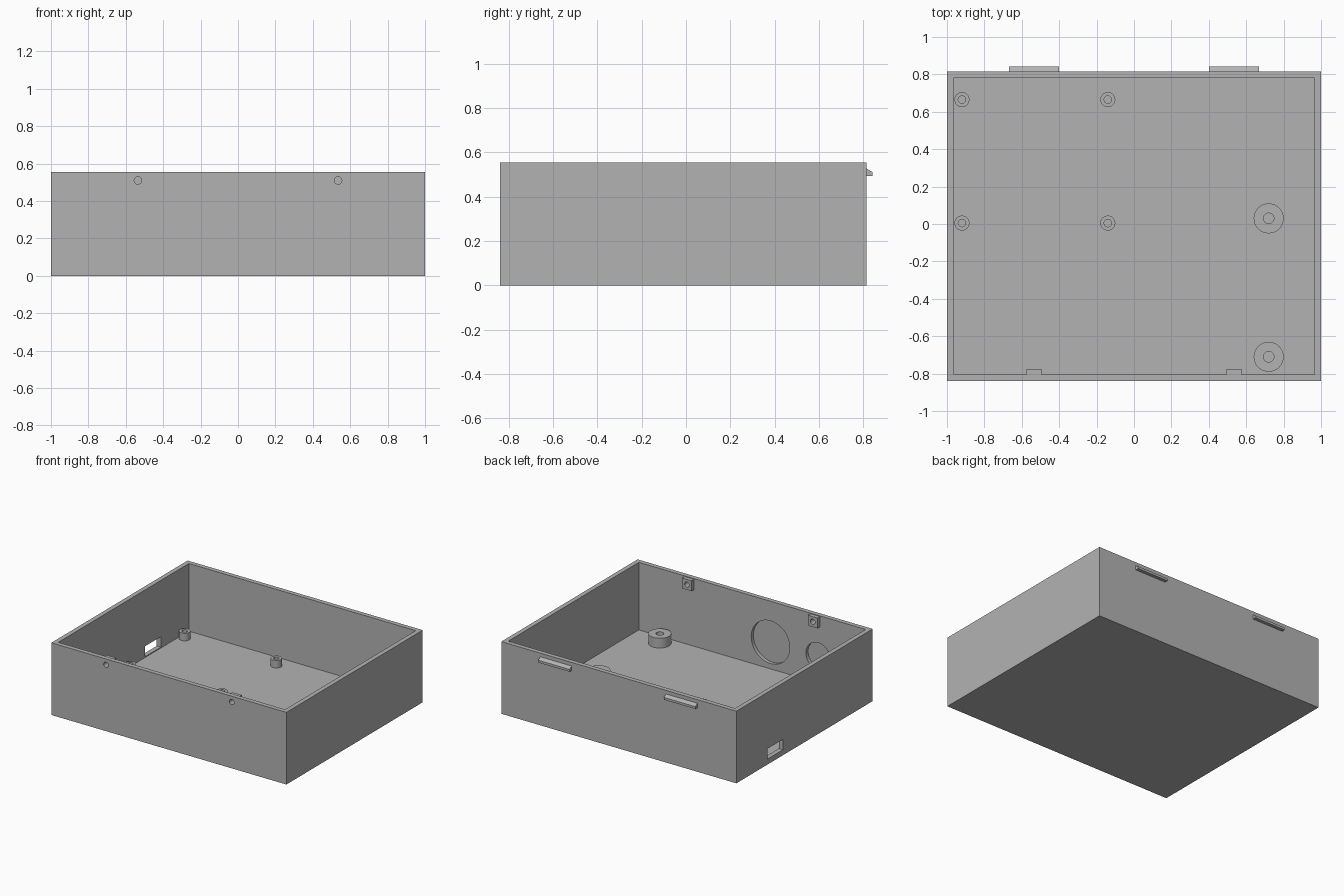
import bpy, bmesh, math
from mathutils import Matrix, Vector

if "Cube" in bpy.data.objects:
    bpy.data.objects.remove(bpy.data.objects["Cube"])

grey = bpy.data.materials.new("plain_grey")
grey.use_nodes = True
grey.diffuse_color = (0.45, 0.45, 0.45, 1)
grey.node_tree.nodes["Principled BSDF"].inputs["Base Color"].default_value = (0.45, 0.45, 0.45, 1)

# Main dimensions
FRONT, BACK, HEIGHT = -0.84, 0.816, 0.555
WALL = 0.035
INNER_FRONT, INNER_BACK = FRONT + WALL, BACK - WALL
INNER_X = 1 - WALL
SCREW_X, SCREW_Z = 0.535, 0.51


def finish(name, bm):
    bmesh.ops.recalc_face_normals(bm, faces=bm.faces)
    mesh = bpy.data.meshes.new(name)
    bm.to_mesh(mesh)
    bm.free()
    mesh.materials.append(grey)
    obj = bpy.data.objects.new(name, mesh)
    bpy.context.collection.objects.link(obj)
    return obj


def box(name, low, high):
    low, high = Vector(low), Vector(high)
    bm = bmesh.new()
    place = Matrix.Translation((low + high) / 2) @ Matrix.Diagonal((*(high - low), 1))
    bmesh.ops.create_cube(bm, size=1, matrix=place)
    return finish(name, bm)


def rod_y(name, x, z, radius, y0, y1):
    bm = bmesh.new()
    place = Matrix.Translation((x, (y0 + y1) / 2, z)) @ Matrix.Rotation(math.pi / 2, 4, 'X')
    bmesh.ops.create_cone(bm, cap_ends=True, segments=48, radius1=radius,
                          radius2=radius, depth=y1 - y0, matrix=place)
    return finish(name, bm)


def smooth(obj):
    bpy.ops.object.select_all(action='DESELECT')
    obj.select_set(True)
    bpy.context.view_layer.objects.active = obj
    bpy.ops.object.shade_smooth_by_angle(angle=math.radians(30))


def cut(obj, cutters):
    """Subtract the cutters, bake the result and discard the cutters."""
    for cutter in cutters:
        cutter.hide_render = True
        mod = obj.modifiers.new("cut", 'BOOLEAN')
        mod.operation, mod.solver, mod.object = 'DIFFERENCE', 'EXACT', cutter
    bpy.context.view_layer.update()
    graph = bpy.context.evaluated_depsgraph_get()
    baked = bpy.data.meshes.new_from_object(obj.evaluated_get(graph))
    obj.modifiers.clear()
    obj.data = baked
    for cutter in cutters:
        bpy.data.objects.remove(cutter)
    smooth(obj)


def standoff(name, x, y, outer, inner, top):
    """Hollow post made by spinning its wall section."""
    bm = bmesh.new()
    section = [(inner, WALL), (inner, top), (outer, top), (outer, WALL)]
    verts = [bm.verts.new((x + r, y, z)) for r, z in section]
    edges = [bm.edges.new((verts[i], verts[(i + 1) % 4])) for i in range(4)]
    bmesh.ops.spin(bm, geom=verts + edges, cent=(x, y, 0), axis=(0, 0, 1),
                   angle=math.tau, steps=48, use_merge=True)
    bmesh.ops.remove_doubles(bm, verts=bm.verts, dist=0.0001)
    smooth(finish(name, bm))


# Open tray with cable slot, thin round knockouts and screw holes
case = box("case_shell", (-1, FRONT, 0), (1, BACK, HEIGHT))
cutters = [
    box("cavity", (-INNER_X, INNER_FRONT, WALL), (INNER_X, INNER_BACK, 1)),
    box("side_slot", (-1.1, 0.25, 0.042), (-0.9, 0.44, 0.122)),
    rod_y("large_knockout", -0.155, 0.24, 0.164, FRONT + 0.008, -0.75),
    rod_y("small_knockout", -0.56, 0.24, 0.104, FRONT + 0.008, -0.75),
]
cutters += [rod_y("screw_hole", s * SCREW_X, SCREW_Z, 0.02, -0.9, -0.7) for s in (-1, 1)]
cut(case, cutters)

# Screw blocks on the inside of the front wall, and wedge clips on the back
for side, s in (("right", -1), ("left", 1)):
    x = s * SCREW_X
    block = box(side + "_screw_block", (x - 0.04, INNER_FRONT, SCREW_Z - 0.04),
                (x + 0.04, INNER_FRONT + 0.03, SCREW_Z + 0.04))
    cut(block, [rod_y("block_hole", x, SCREW_Z, 0.02, -0.9, -0.7)])

    bm = bmesh.new()
    profile = [(BACK, 0.493), (0.842, 0.493), (0.842, 0.511), (BACK, 0.527)]
    face = bm.faces.new([bm.verts.new((x - 0.134, y, z)) for y, z in profile])
    grown = bmesh.ops.extrude_face_region(bm, geom=[face], use_keep_orig=True)
    moved = [v for v in grown["geom"] if isinstance(v, bmesh.types.BMVert)]
    bmesh.ops.translate(bm, verts=moved, vec=(0.268, 0, 0))
    finish(side + "_back_clip", bm)

# Board standoffs and two wider posts
for x in (-0.92, -0.14):
    for y in (0.005, 0.665):
        standoff("board_standoff", x, y, 0.04, 0.02, 0.093)
for y in (-0.71, 0.03):
    standoff("wide_post", 0.72, y, 0.08, 0.028, 0.11)
